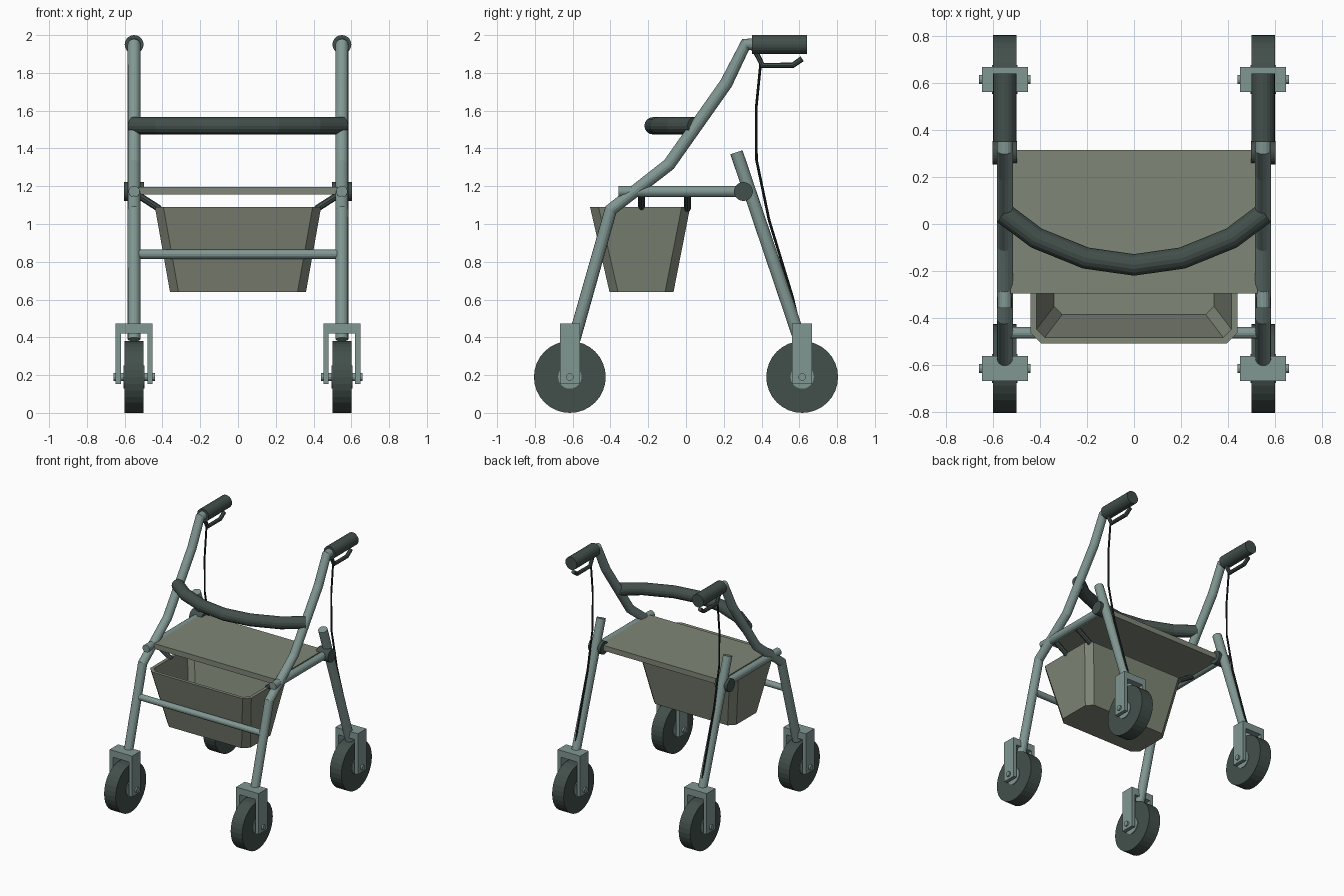
import bpy, bmesh
from mathutils import Vector

if "Cube" in bpy.data.objects:
    bpy.data.objects.remove(bpy.data.objects["Cube"])


def material(name, rgb):
    m = bpy.data.materials.new(name)
    m.diffuse_color = (*rgb, 1)
    m.use_nodes = True
    m.node_tree.nodes["Principled BSDF"].inputs["Base Color"].default_value = m.diffuse_color
    return m


FRAME = material("frame_metal", (0.22, 0.31, 0.29))
DARK = material("dark_rubber", (0.055, 0.078, 0.070))
CLOTH = material("seat_fabric", (0.215, 0.24, 0.185))
BLACK = material("cable_black", (0.015, 0.02, 0.02))


def finish(name, bm, mat):
    bmesh.ops.recalc_face_normals(bm, faces=bm.faces)
    me = bpy.data.meshes.new(name)
    bm.to_mesh(me)
    bm.free()
    me.materials.append(mat)
    ob = bpy.data.objects.new(name, me)
    bpy.context.collection.objects.link(ob)
    return ob


def tube(name, pts, r, mat, sides=16):
    """Round capped tube along a polyline, mitred at the bends."""
    pts = [Vector(p) for p in pts]
    cu = bpy.data.curves.new(name, 'CURVE')
    cu.dimensions = '3D'
    cu.bevel_depth = r
    cu.bevel_resolution = (sides - 4) // 2
    cu.use_fill_caps = True
    sp = cu.splines.new('POLY')
    sp.points.add(len(pts) - 1)
    for p, co in zip(sp.points, pts):
        p.co = (*co, 1)
    tmp = bpy.data.objects.new(name + "_path", cu)
    bpy.context.collection.objects.link(tmp)
    bpy.context.view_layer.update()
    me = bpy.data.meshes.new_from_object(tmp.evaluated_get(bpy.context.evaluated_depsgraph_get()))
    bpy.data.objects.remove(tmp)
    bm = bmesh.new()
    bm.from_mesh(me)
    bmesh.ops.remove_doubles(bm, verts=bm.verts, dist=1e-5)
    for f in bm.faces:
        f.smooth = False
        f.material_index = 0
    bpy.data.meshes.remove(me)
    return finish(name, bm, mat)


def extrude(name, outline, vec, mat):
    """Solid from a flat outline pushed along a vector."""
    bm = bmesh.new()
    f = bm.faces.new([bm.verts.new(p) for p in outline])
    new = bmesh.ops.extrude_face_region(bm, geom=[f])["geom"]
    bmesh.ops.translate(bm, vec=vec, verts=[v for v in new if isinstance(v, bmesh.types.BMVert)])
    return finish(name, bm, mat)


X = 0.55
for side, s in (("left", -1), ("right", 1)):
    x = s * X

    def path(*yz):
        return [(x, y, z) for y, z in yz]

    # Main frame tube, rear leg and seat rail
    tube(f"{side}_front_frame", path((-0.592, 0.39), (-0.398, 1.075), (-0.09, 1.315),
         (0.213, 1.745), (0.315, 1.95), (0.38, 1.95)), 0.034, FRAME)
    tube(f"{side}_rear_leg", path((0.267, 1.38), (0.602, 0.39)), 0.034, FRAME)
    tube(f"{side}_seat_rail", path((-0.357, 1.172), (0.30, 1.172)), 0.03, FRAME)
    tube(f"{side}_pivot", [(x - 0.053, 0.304, 1.172), (x + 0.053, 0.304, 1.172)], 0.05, DARK, 24)

    # Handle grip, brake lever and brake cable
    tube(f"{side}_grip", path((0.35, 1.95), (0.64, 1.95)), 0.05, DARK, 20)
    tube(f"{side}_brake_lever", path((0.36, 1.93), (0.405, 1.84), (0.565, 1.84), (0.615, 1.875)),
         0.015, DARK, 8)
    tube(f"{side}_brake_cable", path((0.395, 1.85), (0.372, 1.62), (0.373, 1.34), (0.44, 1.02),
         (0.565, 0.61), (0.59, 0.5)), 0.007, BLACK, 8)

    # Basket hangers
    for n, y in (("front", -0.235), ("rear", 0.008)):
        tube(f"{side}_{n}_hanger", [(s * 0.54, y, 1.16), (s * 0.415, y, 1.08)], 0.018, DARK, 8)

    # Wheels with forks
    for n, y in (("front", -0.615), ("rear", 0.615)):
        for part, r, w, mat, k in (("tyre", 0.19, 0.05, DARK, 32), ("hub", 0.062, 0.055, FRAME, 24),
                                   ("axle", 0.02, 0.11, FRAME, 12)):
            tube(f"{side}_{n}_{part}", [(x - w, y, 0.19), (x + w, y, 0.19)], r, mat, k)
        u = [(-0.098, 0.152), (-0.07, 0.152), (-0.07, 0.42), (0.07, 0.42),
             (0.07, 0.152), (0.098, 0.152), (0.098, 0.473), (-0.098, 0.473)]
        extrude(f"{side}_{n}_fork", [(x + a, y - 0.053, b) for a, b in u], (0, 0.106, 0), FRAME)

# Lower cross bar and curved backrest
tube("cross_bar", [(-X, -0.463, 0.84), (X, -0.463, 0.84)], 0.024, FRAME)
tube("backrest", [(-0.555, 0.045, 1.52), (-0.415, -0.06, 1.52), (-0.205, -0.145, 1.52),
     (0, -0.174, 1.52), (0.205, -0.145, 1.52), (0.415, -0.06, 1.52), (0.555, 0.045, 1.52)],
     0.046, DARK)

# Seat panel
extrude("seat", [(-0.525, -0.295, 1.155), (0.525, -0.295, 1.155), (0.525, 0.315, 1.155),
        (-0.525, 0.315, 1.155)], (0, 0, 0.042), CLOTH)

# Open tapered basket with chamfered corners
bm = bmesh.new()


def ring(hx, y0, y1, z, c):
    pts = [(hx - c, y0), (hx, y0 + c), (hx, y1 - c), (hx - c, y1),
           (c - hx, y1), (-hx, y1 - c), (-hx, y0 + c), (c - hx, y0)]
    return [bm.verts.new((px, py, z)) for px, py in pts]


rings = [ring(0.36, -0.405, -0.066, 0.64, 0.045), ring(0.44, -0.508, 0.022, 1.09, 0.045),
         ring(0.415, -0.483, -0.003, 1.09, 0.035), ring(0.34, -0.385, -0.086, 0.665, 0.035)]
for a, b in zip(rings, rings[1:]):
    for i in range(8):
        j = (i + 1) % 8
        bm.faces.new((a[i], a[j], b[j], b[i]))
bm.faces.new(rings[0])
bm.faces.new(rings[-1])
finish("basket", bm, CLOTH)
